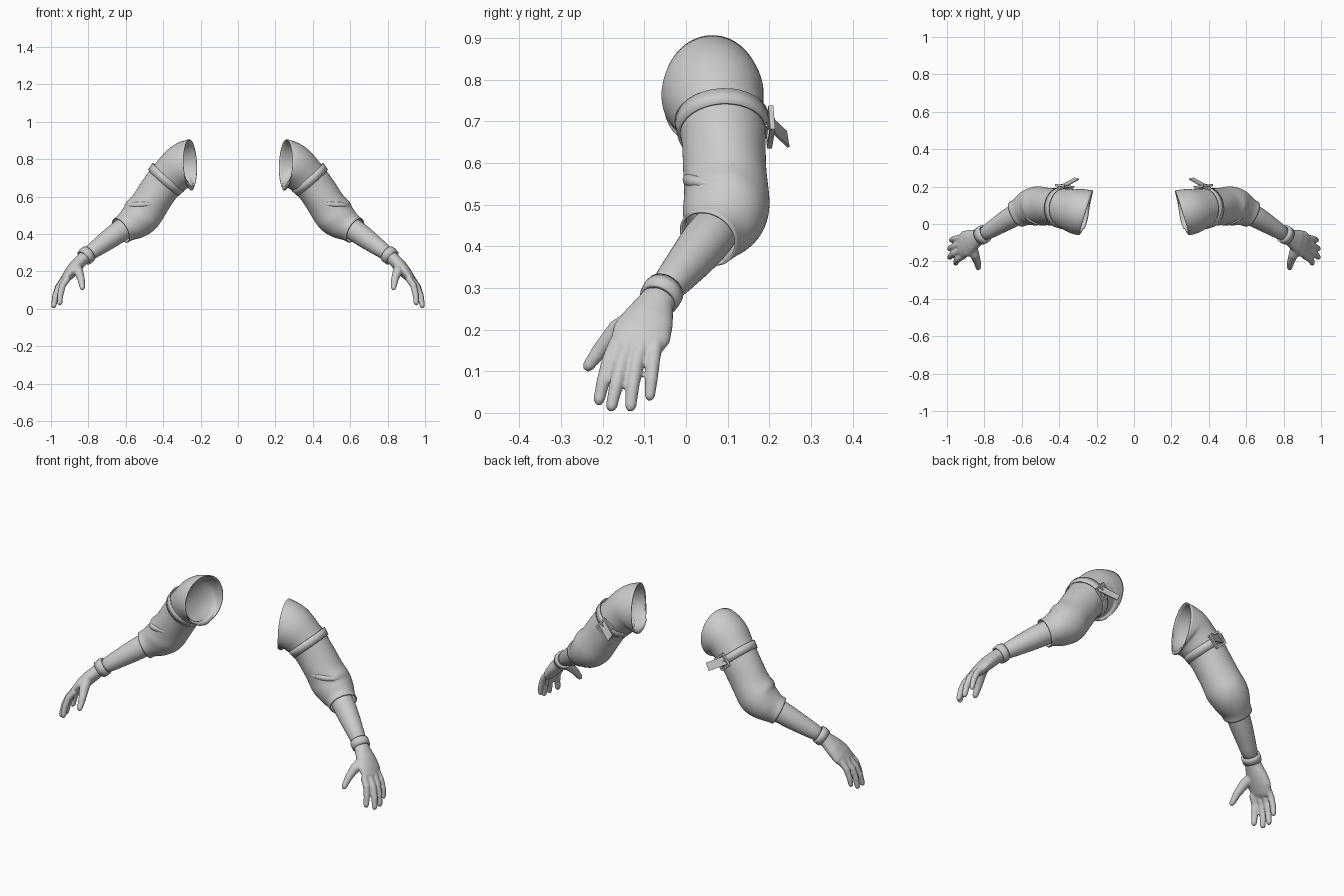
import bpy, bmesh, math
from mathutils import Vector, Matrix

cube = bpy.data.objects.get("Cube")
if cube:
    bpy.data.objects.remove(cube)

grey = bpy.data.materials.new("plain grey")
grey.use_nodes = True
grey.diffuse_color = (0.6, 0.6, 0.6, 1)
grey.node_tree.nodes["Principled BSDF"].inputs["Base Color"].default_value = (0.6, 0.6, 0.6, 1)


def loft(bm, rings, sides=16, start=None, caps=True, fold=0.0):
    """Rings of (x, y, z, thickness radius, width radius) joined into a tube."""
    pts = [Vector(r[:3]) for r in rings]
    loops = []
    for i, r in enumerate(rings):
        t = pts[min(i + 1, len(pts) - 1)] - pts[max(i - 1, 0)]
        if i == 0 and start:
            t = Vector(start)
        t.normalize()
        wide = (Vector((0, 1, 0)) - t * t.y).normalized()
        thick = wide.cross(t)
        loop = []
        for k in range(sides):
            a = 2 * math.pi * k / sides
            f = 1 + fold * math.sin(3 * a + 2.4 * i) * (i > 3)
            loop.append(bm.verts.new(pts[i] + f * (thick * r[3] * math.cos(a) + wide * r[-1] * math.sin(a))))
        loops.append(loop)
    for p, q in zip(loops, loops[1:]):
        for k in range(sides):
            n = (k + 1) % sides
            bm.faces.new((p[k], p[n], q[n], q[k]))
    if caps:
        bm.faces.new(loops[0][::-1])
        bm.faces.new(loops[-1])


def box(bm, center, axes, size):
    """Box aligned to three given directions."""
    m = Matrix(axes).transposed().to_4x4()
    m.translation = center
    bmesh.ops.create_cube(bm, size=1, matrix=m @ Matrix.Diagonal((*size, 1)))


def finish(name, bm, thickness=0, offset=-1, subsurf=0, fuse=0, smooth=True):
    """Turn the mesh into a mirrored object."""
    bmesh.ops.recalc_face_normals(bm, faces=bm.faces)
    mesh = bpy.data.meshes.new(name)
    bm.to_mesh(mesh)
    bm.free()
    mesh.materials.append(grey)
    ob = bpy.data.objects.new(name, mesh)
    bpy.context.collection.objects.link(ob)
    if smooth:
        bpy.ops.object.select_all(action='DESELECT')
        ob.select_set(True)
        bpy.context.view_layer.objects.active = ob
        bpy.ops.object.shade_smooth()
    if fuse:
        remesh = ob.modifiers.new("fuse", 'REMESH')
        remesh.mode, remesh.voxel_size, remesh.use_smooth_shade = 'VOXEL', fuse, True
        relax = ob.modifiers.new("relax", 'SMOOTH')
        relax.factor, relax.iterations = 0.5, 4
    if subsurf:
        ob.modifiers.new("round", 'SUBSURF').levels = subsurf
        ob.modifiers["round"].render_levels = subsurf
    if thickness:
        shell = ob.modifiers.new("shell", 'SOLIDIFY')
        shell.thickness, shell.offset = thickness, offset
    ob.modifiers.new("other side", 'MIRROR')
    return ob


# Sleeve: flared armhole, upper arm, bent elbow and cuff
bm = bmesh.new()
loft(bm, [(.255, .062, .772, .137, .125), (.285, .063, .766, .133, .127), (.318, .068, .752, .118, .122),
          (.355, .08, .715, .108, .109), (.40, .09, .67, .102, .102), (.45, .093, .595, .102, .101),
          (.485, .096, .54, .102, .102), (.515, .098, .502, .112, .106), (.54, .094, .474, .101, .105),
          (.575, .08, .45, .09, .094), (.60, .068, .435, .076, .08), (.625, .054, .42, .075, .077)],
     sides=20, start=(.956, .29, -.04), caps=False, fold=0.022)
finish("sleeves", bm, thickness=0.006, subsurf=2)

# Pleats gathered at the inside of the elbow
bm = bmesh.new()
loft(bm, [(.45, -.002, .56, .006, .004), (.50, .0, .56, .016, .012), (.55, .02, .555, .018, .02),
          (.585, .06, .55, .014, .02), (.59, .10, .545, .005, .008)], sides=10)
finish("elbow_folds", bm, subsurf=1)

# Forearm
bm = bmesh.new()
loft(bm, [(.55, .09, .468, .05, .05), (.59, .073, .442, .059, .059), (.635, .048, .413, .061, .061),
          (.70, .01, .365, .054, .054), (.76, -.028, .322, .045, .045), (.815, -.062, .281, .038, .039)], sides=20)
finish("forearms", bm, subsurf=1)

# Wrist band
bm = bmesh.new()
loft(bm, [(.796, -.05, .296, .046, .048), (.808, -.057, .287, .048, .05), (.824, -.066, .272, .046, .048)],
     sides=24, caps=False)
finish("wrist_bands", bm, thickness=0.01)

# Hand: palm, four fingers and thumb fused together
bm = bmesh.new()
loft(bm, [(.80, -.054, .293, .034, .038), (.835, -.073, .262, .035, .045), (.87, -.09, .225, .035, .062),
          (.90, -.106, .19, .031, .072), (.925, -.122, .157, .024, .063), (.935, -.127, .14, .014, .052)], sides=24)
digits = [
    [(.91, -.168, .165, .019), (.938, -.185, .125, .018), (.95, -.199, .075, .0165), (.953, -.209, .03, .014)],
    [(.925, -.14, .16, .02), (.958, -.156, .115, .0185), (.977, -.168, .065, .017), (.985, -.179, .015, .014)],
    [(.93, -.108, .16, .02), (.962, -.12, .115, .018), (.978, -.128, .065, .0165), (.986, -.133, .015, .014)],
    [(.925, -.073, .165, .018), (.955, -.079, .125, .017), (.971, -.083, .08, .0155), (.977, -.087, .04, .013)],
    [(.868, -.118, .225, .03), (.852, -.165, .198, .026), (.838, -.203, .155, .02), (.832, -.235, .112, .0145)],
]
for d in digits:
    a, b = Vector(d[-2][:3]), Vector(d[-1][:3])
    tip = b + (b - a).normalized() * d[-1][3] * 0.8
    loft(bm, d + [(*tip, d[-1][3] * 0.55)], sides=12)
finish("hands", bm, fuse=0.005)

# Strap around the upper arm
along = Vector((.65, .06, -.75)).normalized()
middle = Vector((.385, .087, .69))
bm = bmesh.new()
loft(bm, [(*(middle + along * s), .1075 - .12 * s, .108 - .12 * s) for s in (-.021, .021)], sides=32, caps=False)
finish("arm_straps", bm, thickness=0.006, offset=0)

# Buckle frame with a prong
out = Vector((-.15, 1, 0))
out = (out - along * out.dot(along)).normalized()
across = along.cross(out)
spot = middle + out * 0.116
bm = bmesh.new()
axes = (across, along, out)
for s in (-1, 1):
    box(bm, spot + across * s * .03, axes, (.01, .075, .012))
    box(bm, spot + along * s * .033, axes, (.07, .01, .012))
box(bm, spot + out * .004, axes, (.06, .006, .008))
finish("buckles", bm, smooth=False)

# Loose strap end leaving the buckle
bm = bmesh.new()
root, end = spot + Vector((.03, -.012, .02)), Vector((.305, .243, .657))
run = (end - root).normalized()
side = (along - run * along.dot(run)).normalized()
box(bm, (root + end) / 2, (run, side, run.cross(side)), ((end - root).length, .045, .006))
finish("strap_ends", bm, smooth=False)
